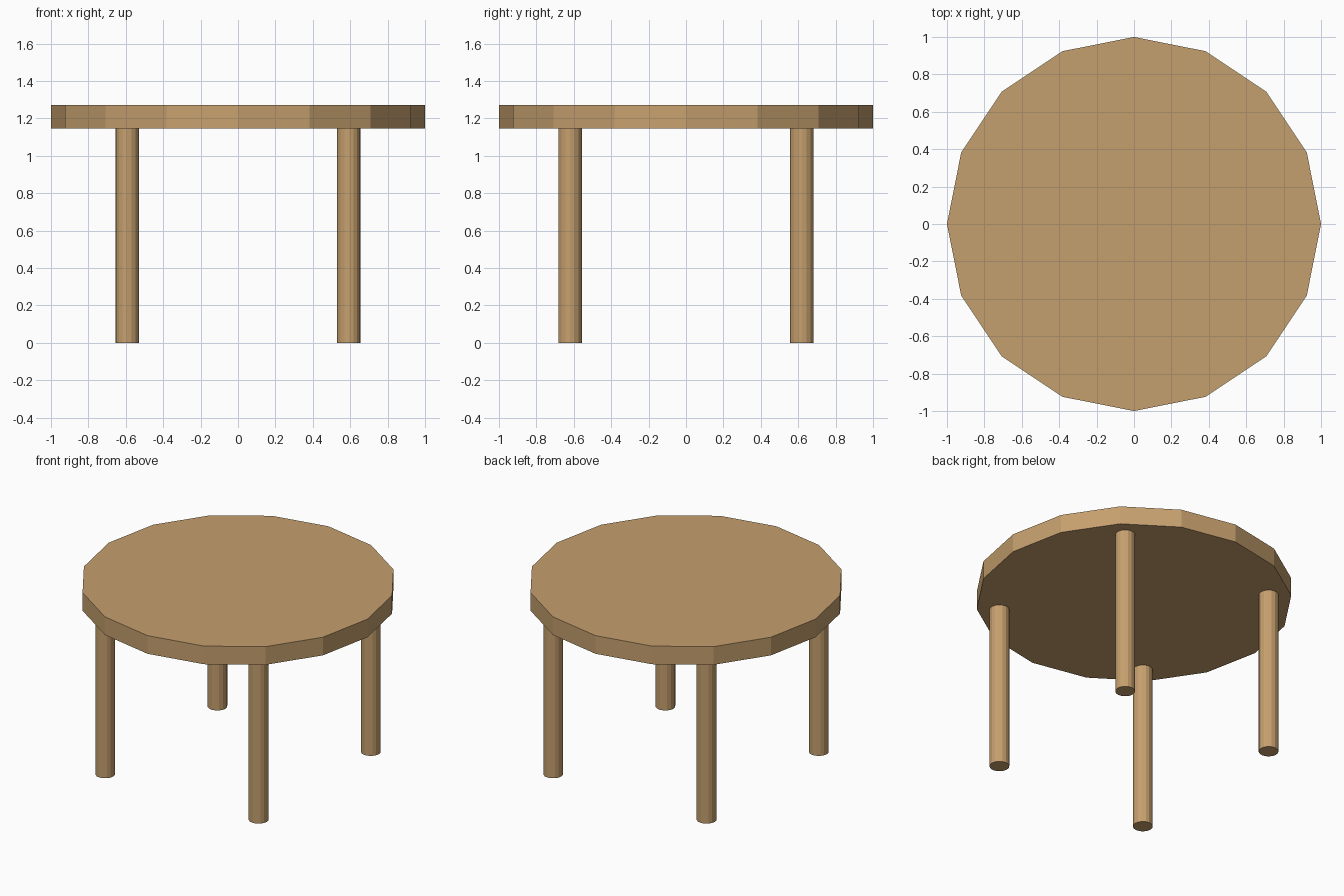
import bpy

if "Cube" in bpy.data.objects:
    bpy.data.objects.remove(bpy.data.objects["Cube"])

wood = bpy.data.materials.new("light wood")
wood.diffuse_color = (0.56, 0.35, 0.156, 1.0)
wood.use_nodes = True
wood.node_tree.nodes["Principled BSDF"].inputs["Base Color"].default_value = wood.diffuse_color


def cylinder(name, x, y, z0, z1, radius, sides):
    bpy.ops.mesh.primitive_cylinder_add(
        vertices=sides, radius=radius, depth=z1 - z0, location=(x, y, (z0 + z1) / 2))
    ob = bpy.context.object
    ob.name = name
    ob.data.materials.append(wood)
    return ob


# Sixteen-sided table top
cylinder("table_top", 0, 0, 1.145, 1.272, 1.0, 16)

# Four round legs
for side, x in (("left", -0.593), ("right", 0.593)):
    for end, y in (("front", -0.62), ("back", 0.62)):
        cylinder(f"{end}_{side}_leg", x, y, 0, 1.145, 0.063, 16)
